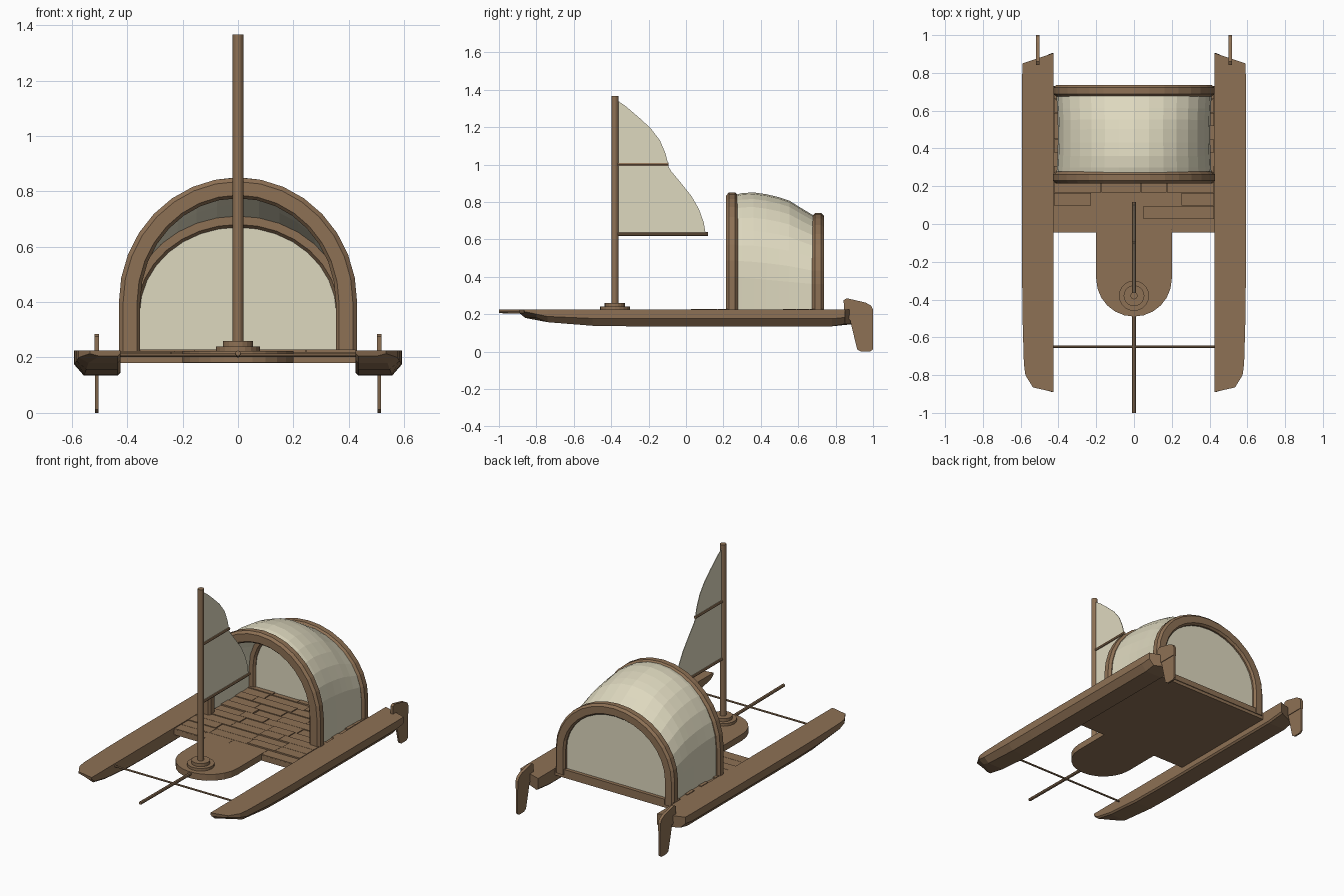
import bpy, bmesh, math, random
from mathutils import Vector

if "Cube" in bpy.data.objects:
    bpy.data.objects.remove(bpy.data.objects["Cube"])

random.seed(4)


def material(name, rgb):
    m = bpy.data.materials.new(name)
    m.diffuse_color = (*rgb, 1)
    m.use_nodes = True
    m.node_tree.nodes["Principled BSDF"].inputs["Base Color"].default_value = m.diffuse_color
    return m


WOOD = material("brown wood", (0.27, 0.165, 0.09))
CLOTH = material("cream cloth", (0.73, 0.69, 0.52))


def finish(name, bm, mat):
    bmesh.ops.recalc_face_normals(bm, faces=bm.faces)
    me = bpy.data.meshes.new(name)
    bm.to_mesh(me)
    bm.free()
    me.materials.append(mat)
    ob = bpy.data.objects.new(name, me)
    bpy.context.collection.objects.link(ob)
    return ob


def loft(name, rings, mat, closed=True, caps=True):
    """Skin a list of equally long point rings."""
    bm = bmesh.new()
    vs = [[bm.verts.new(p) for p in r] for r in rings]
    n = len(vs[0])
    for a, b in zip(vs, vs[1:]):
        for i in range(n if closed else n - 1):
            j = (i + 1) % n
            bm.faces.new((a[i], a[j], b[j], b[i]))
    if caps:
        bm.faces.new(vs[0])
        bm.faces.new(vs[-1])
    return finish(name, bm, mat)


def box(name, lo, hi, mat):
    ring = lambda z: [(lo[0], lo[1], z), (hi[0], lo[1], z), (hi[0], hi[1], z), (lo[0], hi[1], z)]
    return loft(name, [ring(lo[2]), ring(hi[2])], mat)


def rod(name, a, b, r, mat=WOOD, n=12):
    a, b = Vector(a), Vector(b)
    q = (b - a).to_track_quat('Z', 'Y')
    circle = [q @ Vector((r * math.cos(k * math.tau / n), r * math.sin(k * math.tau / n), 0)) for k in range(n)]
    return loft(name, [[a + c for c in circle], [b + c for c in circle]], mat)


def plate_x(name, outline, x, t, mat):
    """Upright plate from a (y, z) outline, centred on x."""
    return loft(name, [[(x + s * t / 2, y, z) for y, z in outline] for s in (-1, 1)], mat)


def arch(w, top, zc, z0=0.2, n=16):
    """Round-topped arch as (x, z) points."""
    pts = [(w * math.cos(math.pi * k / n), zc + (top - zc) * math.sin(math.pi * k / n)) for k in range(n + 1)]
    return [(w, z0)] + pts + [(-w, z0)]


# Hulls: inner y, outer y, outer x, bottom z at each station
stations = [(-0.89, -0.865, 0.535, 0.205), (-0.86, -0.80, 0.575, 0.18), (-0.74, -0.74, 0.583, 0.157),
            (-0.5, -0.5, 0.59, 0.138), (-0.3, -0.3, 0.592, 0.135), (0.78, 0.78, 0.592, 0.135),
            (0.905, 0.85, 0.59, 0.148)]
for s, side in ((1, "right"), (-1, "left")):
    rings = []
    for yi, yo, xo, zb in stations:
        zt = 0.225
        zm = zb + 0.45 * (zt - zb)
        rings.append([(s * 0.425, yi, zt), (s * xo, yo, zt), (s * xo, yo, zm),
                      (s * (xo - 0.035), yo, zb), (s * 0.435, yi, zb), (s * 0.425, yi, zb + 0.01)])
    loft(side + "_hull", rings, WOOD)
    # Rudder: wide head, thin blade
    head = [(0.845, 0.20), (0.843, 0.275), (0.86, 0.285), (0.96, 0.262), (0.99, 0.245), (1.0, 0.225), (1.0, 0.17),
            (0.875, 0.17)]
    blade = [(0.877, 0.17), (1.0, 0.17), (1.0, 0.012), (0.985, 0), (0.935, 0), (0.915, 0.012)]
    plate_x(side + "_rudder_head", head, s * 0.51, 0.018, WOOD)
    plate_x(side + "_rudder_blade", blade, s * 0.51, 0.011, WOOD)

# Deck base and staggered planks
box("deck_base", (-0.43, -0.045, 0.18), (0.43, 0.73, 0.215), WOOD)
rows = 11
dy = 0.775 / rows
for r in range(rows):
    cuts = [-0.425] + [-0.42 + 0.21 * k + random.uniform(-0.06, 0.06) for k in range(1, 4)] + [0.425]
    y = -0.045 + r * dy
    for k, (a, b) in enumerate(zip(cuts, cuts[1:])):
        box(f"deck_plank_{r}_{k}", (a + 0.001, y + 0.001, 0.21),
            (b - 0.001, y + dy - 0.001, random.choice((0.220, 0.224, 0.228))), WOOD)

# Rounded fore deck under the mast
tongue = [(0.2, -0.03), (-0.2, -0.03)] + [
    (-0.2 * math.cos(math.pi * k / 12), -0.29 - 0.2 * math.sin(math.pi * k / 12)) for k in range(13)]
loft("fore_deck", [[(x, y, z) for x, y in tongue] for z in (0.182, 0.223)], WOOD)

# Bowsprit and cross bar
rod("bowsprit", (0, -1.0, 0.215), (0, -0.45, 0.21), 0.01, n=8)
rod("cross_bar", (-0.43, -0.65, 0.208), (0.43, -0.65, 0.208), 0.006, n=8)

# Mast with stepped base
rod("mast", (0, -0.38, 0.2), (0, -0.38, 1.367), 0.019)
rod("mast_base_lower", (0, -0.38, 0.215), (0, -0.38, 0.24), 0.08, n=20)
rod("mast_base_upper", (0, -0.38, 0.235), (0, -0.38, 0.26), 0.055, n=20)

# Booms and sails
rod("lower_boom", (0, -0.38, 0.628), (0, 0.117, 0.628), 0.01, n=8)
rod("upper_boom", (0, -0.38, 1.0), (0, -0.093, 1.0), 0.01, n=8)
lower = [(-0.37, 0.63), (0.105, 0.63), (0.095, 0.69), (0.07, 0.76), (0.03, 0.83), (-0.03, 0.905),
         (-0.08, 0.965), (-0.1, 1.0), (-0.37, 1.0)]
upper = [(-0.37, 1.0), (-0.095, 1.0), (-0.11, 1.06), (-0.14, 1.13), (-0.19, 1.195), (-0.25, 1.25),
         (-0.32, 1.31), (-0.37, 1.345)]
plate_x("lower_sail", lower, 0, 0.004, CLOTH)
plate_x("upper_sail", upper, 0, 0.004, CLOTH)


# Shelter hoops: chamfered section swept along the arch
def hoop(name, y0, y1, wo, wi, to, ti, zc):
    c = 0.014
    section = [(0, y0 + c), (0, y1 - c), (0.2, y1), (0.85, y1), (1, y1 - c), (1, y0 + c), (0.85, y0), (0.2, y0)]
    lines = [(arch(wo + (wi - wo) * f, to + (ti - to) * f, zc), y) for f, y in section]
    loft(name, [[(ln[i][0], y, ln[i][1]) for ln, y in lines] for i in range(len(lines[0][0]))], WOOD)


hoop("front_hoop", 0.215, 0.277, 0.43, 0.353, 0.85, 0.775, 0.40)
hoop("back_hoop", 0.675, 0.737, 0.425, 0.355, 0.74, 0.67, 0.36)

# Cloth canopy between the hoops
profile = [(0.25, 0.825), (0.30, 0.838), (0.36, 0.842), (0.43, 0.832), (0.50, 0.815), (0.55, 0.798),
           (0.61, 0.76), (0.69, 0.712)]
rings = []
for y, top in profile:
    t = (y - 0.25) / 0.44
    rings.append([(x, y, z) for x, z in arch(0.402 - 0.008 * math.sin(math.pi * t), top, 0.40 - 0.04 * t)])
canopy = loft("canopy", rings, CLOTH, closed=False, caps=False)
thick = canopy.modifiers.new("thickness", 'SOLIDIFY')
thick.thickness = 0.018
thick.offset = 0

# Back wall and sill
wall = arch(0.37, 0.685, 0.36, 0.215)
loft("back_wall", [[(x, y, z) for x, z in wall] for y in (0.692, 0.712)], CLOTH)
box("back_sill", (-0.36, 0.7, 0.2), (0.36, 0.735, 0.236), WOOD)
